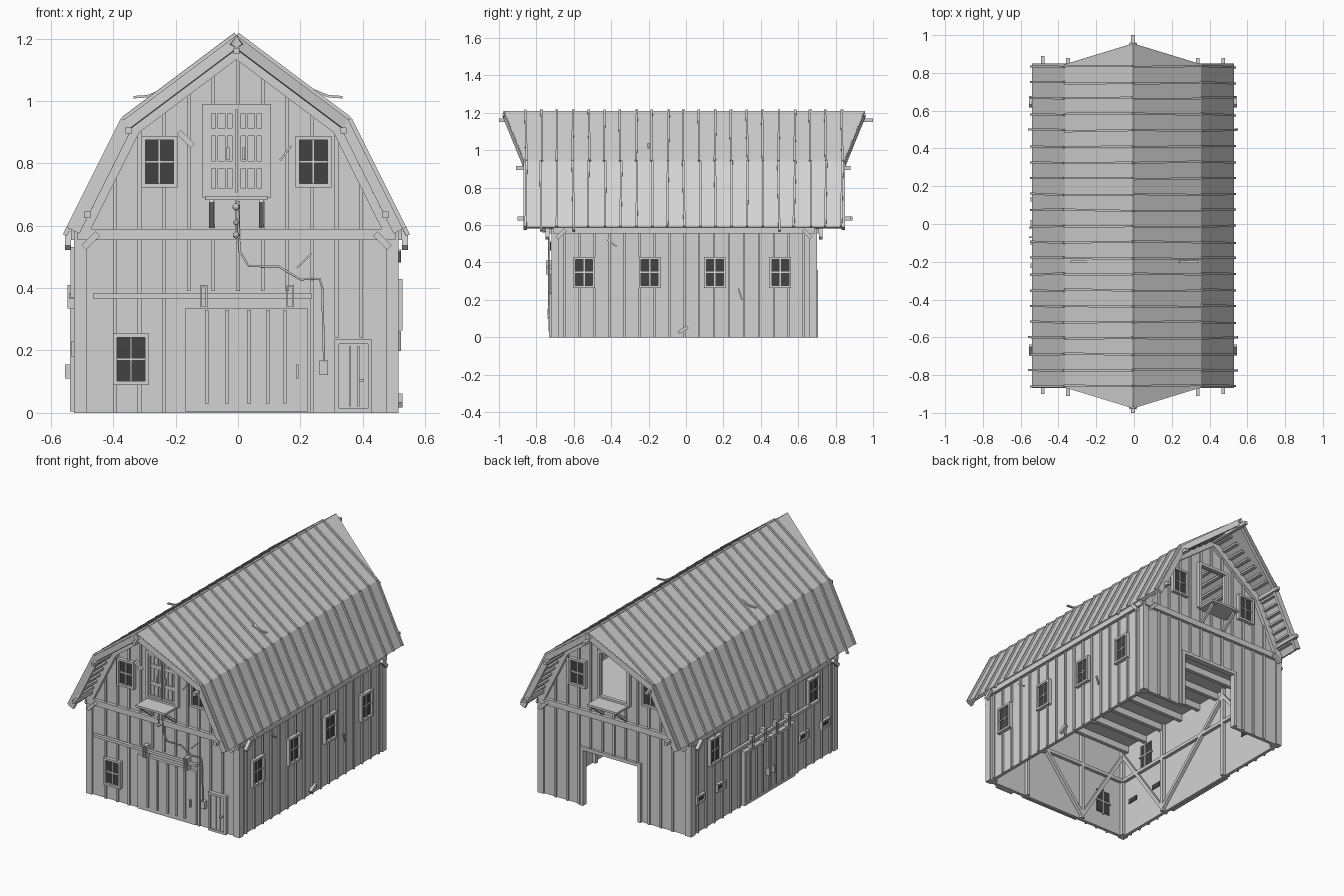
import bpy, bmesh, random
from mathutils import Vector, Matrix

random.seed(4)
if "Cube" in bpy.data.objects:
    bpy.data.objects.remove(bpy.data.objects["Cube"])


def material(name, v):
    m = bpy.data.materials.new(name)
    m.use_nodes = True
    m.diffuse_color = (v, v, v, 1)
    m.node_tree.nodes["Principled BSDF"].inputs["Base Color"].default_value = (v, v, v, 1)
    return m


WOOD = material("pale grey wood", 0.65)
GLASS = material("dark glass", 0.055)
parts = {}
# Gambrel outline, eave to eave, and wall planes
ROOF = [(-.54, .59), (-.365, .94), (-.005, 1.21), (.355, .94), (.53, .59)]
PROW = [0, 0, .11, 0, 0]
FRONT, BACK, LEFT, RIGHT = -.71, .69, -.515, .505


def part(name, mat=WOOD):
    if name not in parts:
        parts[name] = (bmesh.new(), mat)
    return parts[name][0]


def box(name, a, b, mat=WOOD):
    a, b = Vector(a), Vector(b)
    size = [max(abs(s), .001) for s in b - a]
    bmesh.ops.create_cube(part(name, mat), size=1,
                          matrix=Matrix.Translation((a + b) / 2) @ Matrix.Diagonal((*size, 1)))


def beam(name, a, b, w, h):
    a, b = Vector(a), Vector(b)
    rot = (b - a).to_track_quat('Z', 'Y').to_matrix().to_4x4()
    bmesh.ops.create_cube(part(name), size=1, matrix=Matrix.Translation((a + b) / 2) @ rot
                          @ Matrix.Diagonal((w, h, (b - a).length, 1)))


def on(wall, u, z, d):
    """Point on a wall: u along it, z up, d outwards."""
    return {"front": (u, FRONT - d, z), "back": (u, BACK + d, z),
            "right": (RIGHT + d, u, z), "left": (LEFT - d, u, z)}[wall]


def plate(name, wall, u0, u1, z0, z1, d0, d1, mat=WOOD):
    box(name, on(wall, u0, z0, d0), on(wall, u1, z1, d1), mat)


def stick(name, wall, u0, z0, u1, z1, d=.012, w=.02):
    beam(name, on(wall, u0, z0, d), on(wall, u1, z1, d), w, w)


def frame(name, wall, u0, u1, z0, z1, t, d):
    for a, b, c, e in ((u0, u0 + t, z0, z1), (u1 - t, u1, z0, z1),
                       (u0 + t, u1 - t, z0, z0 + t), (u0 + t, u1 - t, z1 - t, z1)):
        plate(name, wall, a, b, c, e, 0, d)


def prism(name, outline, y0, y1):
    bm = part(name)
    f = bm.faces.new([bm.verts.new((x, y0, z)) for x, z in outline])
    out = bmesh.ops.extrude_face_region(bm, geom=[f])["geom"]
    bmesh.ops.translate(bm, vec=(0, y1 - y0, 0), verts=[v for v in out if isinstance(v, bmesh.types.BMVert)])
    bmesh.ops.recalc_face_normals(bm, faces=bm.faces[:])


def gable_top(x):
    s = abs(x + .005)
    return 1.18 - s * .74 if s < .35 else .92 - (s - .35) * 2


# Walls: the back is two halves around a doorway and a loft opening
box("right_wall", (RIGHT - .02, FRONT, 0), (RIGHT, BACK, .61))
box("left_wall", (LEFT, FRONT, 0), (LEFT + .02, BACK, .61))
prism("front_wall", [(LEFT, 0), (RIGHT, 0), (RIGHT, .60), (.345, .92), (-.005, 1.18), (-.355, .92), (LEFT, .60)],
      FRONT, FRONT + .02)
for s, side, brk, door in ((1, RIGHT, .345, .205), (-1, LEFT, -.355, -.165)):
    loft = -.005 + s * .1
    prism("back_wall_" + ("left" if s > 0 else "right"),
          [(side, 0), (side, .60), (brk, .92), (-.005, 1.18), (-.005, .98), (loft, .98), (loft, .69),
           (-.005, .69), (-.005, .34), (door, .34), (door, 0)], BACK - .02, BACK)

# Windows
blocks = {w: [] for w in ("front", "back", "left", "right")}


def window(wall, u, z, w=.115, h=.165):
    u0, u1, z0, z1 = u - w / 2, u + w / 2, z - h / 2, z + h / 2
    plate("window_panes", wall, u0 + .01, u1 - .01, z0 + .01, z1 - .01, -.024, .008, GLASS)
    frame("window_frames", wall, u0, u1, z0, z1, .013, .022)
    plate("window_bars", wall, u - .004, u + .004, z0, z1, -.028, .014)
    plate("window_bars", wall, u0, u1, z - .004, z + .004, -.028, .014)
    blocks[wall].append((u0, u1, z0, z1))


for wall in ("front", "back"):
    window(wall, -.252, .805)
    window(wall, .242, .805)
window("front", -.343, .172)
for y in (-.545, -.195, .155, .505):
    window("right", y, .347)
for y in (-.48, .47):
    window("left", y, .45)

# Openings that interrupt the battens
blocks["front"] += [(-.18, .235, 0, .39), (.3, .44, 0, .24), (-.12, .11, .68, .99)]
blocks["back"] += [(-.19, .23, 0, .36), (-.12, .11, .68, .99)]
blocks["left"] += [(-.31, .22, 0, .39)]


def battens(wall, u, top):
    z = 0
    for _, _, lo, hi in sorted((b for b in blocks[wall] if b[0] < u < b[1]), key=lambda b: b[2]):
        if lo > z:
            plate(wall + "_battens", wall, u - .006, u + .006, z, lo, 0, .01)
        z = hi
    if top > z:
        plate(wall + "_battens", wall, u - .006, u + .006, z, top, 0, .01)


for i in range(-5, 6):
    for wall in ("front", "back"):
        battens(wall, i * .079, gable_top(i * .079))
for i in range(-8, 9):
    for wall in ("left", "right"):
        battens(wall, -.01 + i * .08, .6)

# Corner boards and the girt band round the building
for wall, lo, hi in (("front", LEFT, RIGHT), ("back", LEFT, RIGHT), ("left", FRONT, BACK), ("right", FRONT, BACK)):
    plate("corner_boards", wall, lo - .01, lo + .03, 0, .6, 0, .01)
    plate("corner_boards", wall, hi - .03, hi + .01, 0, .6, 0, .01)
    plate("girt_band", wall, lo, hi, .555, .59, 0, .02)
    stick("corner_braces", wall, lo + .02, .53, lo + .065, .575, .03)
    stick("corner_braces", wall, hi - .02, .53, hi - .065, .575, .03)

# Roof shell with pointed prow at each end
bm = part("roof")
ends = [[bm.verts.new((x, y + s * p, z)) for (x, z), p in zip(ROOF, PROW)] for y, s in ((-.86, -1), (.84, 1))]
for i in range(4):
    bm.faces.new((ends[0][i], ends[0][i + 1], ends[1][i + 1], ends[1][i]))

# Roof seams, barge boards, rafters, and sheathing strips under the slopes
for i in range(4):
    a, b = Vector((ROOF[i][0], 0, ROOF[i][1])), Vector((ROOF[i + 1][0], 0, ROOF[i + 1][1]))
    n = Vector((a.z - b.z, 0, b.x - a.x)).normalized()
    for k in range(21):
        y = -.857 + k * .0845
        p, q = a + n * .004, b + n * .004
        if k in (1, 3, 16):
            p = p - (b - a).normalized() * (.025 if i == 0 else 0)
            q = q + (b - a).normalized() * (.025 if i == 3 else 0)
        j = [random.uniform(-.005, .005) for _ in range(2)]
        beam("roof_seams", p + Vector((0, y + j[0], 0)), q + Vector((0, y + j[1], 0)), .011, .014)
    for y, s in ((-.86, -1), (.84, 1)):
        pa, pb = Vector((0, y + s * PROW[i], 0)), Vector((0, y + s * PROW[i + 1], 0))
        beam("barge_boards", a + pa - n * .018, b + pb - n * .018, .018, .034)
        w = Vector((0, FRONT - .01 if s < 0 else BACK + .01, 0))
        beam("gable_rafters", a + w - n * .042, b + w - n * .042, .022, .04)
    steps = 8
    for k in range(1, steps):
        c = a.lerp(b, k / steps) - n * .024
        beam("roof_sheathing", c + Vector((0, -.85, 0)), c + Vector((0, .83, 0)), .022, .012)

# Purlins poking out of the gables
for x, z, y0, y1 in ((-.005, 1.16, -1, 1), (-.35, .905, -.91, .88), (.338, .905, -.91, .88),
                     (-.483, .635, -.9, .89), (.473, .635, -.9, .88)):
    box("purlins", (x - .01, y0, z - .01), (x + .01, y1, z + .01))

# Curled loose strips on the roof
for s in (-1, 1):
    beam("loose_strips", (s * .24, -.2, 1.035), (s * .29, -.2, 1.015), .012, .008)
    beam("loose_strips", (s * .29, -.2, 1.015), (s * .335, -.2, 1.012), .012, .008)

# Front sliding door on its rail
plate("sliding_door", "front", -.17, .225, .005, .335, 0, .018)
for u in (-.1, -.035, .035, .095, .15):
    plate("sliding_door_battens", "front", u - .006, u + .006, .03, .33, .018, .026)
plate("sliding_door_rail", "front", -.465, .235, .367, .383, .01, .03)
for u in (-.11, .167):
    frame("door_hangers", "front", u - .012, u + .012, .335, .41, .006, .038)
plate("sliding_door_handle", "front", .186, .194, .11, .155, .018, .03)

# Small front door
frame("small_door_frame", "front", .31, .43, 0, .235, .014, .022)
plate("small_door", "front", .32, .42, .005, .225, 0, .014)
for u in (.36, .386):
    plate("small_door_grooves", "front", u - .003, u + .003, .02, .215, .014, .019)
plate("small_door_latch", "front", .388, .404, .1, .108, .014, .03)

# Double doors on the model's right-hand long wall
for lo, hi in ((-.29, -.048), (-.042, .2)):
    plate("side_doors", "left", lo, hi, .005, .335, 0, .016)
    frame("side_door_trim", "left", lo, hi, .005, .335, .016, .024)
    for k in (1, 2, 3):
        u = lo + (hi - lo) * k / 4
        plate("side_door_battens", "left", u - .005, u + .005, .02, .32, .016, .023)
plate("side_door_rail", "left", -.52, .43, .367, .383, .008, .026)
for u in (-.22, -.1, .01, .13):
    frame("side_door_hangers", "left", u - .012, u + .012, .335, .41, .006, .032)
for u in (-.07, -.02):
    plate("side_door_handles", "left", u - .005, u + .005, .11, .155, .016, .04)
for y in (-.6, -.39, .41, .61):
    plate("vent_slots", "left", y - .035, y + .035, .19, .22, -.024, .008, GLASS)
    frame("vent_frames", "left", y - .042, y + .042, .18, .23, .01, .018)

# Loft doors at the front, open loft at the back, landing platforms on both
for wall in ("front", "back"):
    frame("loft_frames", wall, -.115, .105, .69, .99, .018, .022)
    plate("loft_landings", wall, -.105, .095, .683, .696, 0, .13)
    for u in (-.085, .075):
        beam("landing_struts", on(wall, u, .6, .01), on(wall, u, .68, .11), .015, .015)
for lo, hi in ((-.097, -.008), (-.002, .087)):
    plate("loft_doors", "front", lo, hi, .708, .972, 0, .008)
    frame("loft_door_frames", "front", lo, hi, .708, .972, .012, .018)
    for k in (1, 2):
        u = lo + (hi - lo) * k / 3
        plate("loft_door_slats", "front", u - .004, u + .004, .715, .965, .008, .014)
    for z in (.795, .9):
        plate("loft_door_rails", "front", lo, hi, z - .012, z + .012, .008, .016)
    plate("loft_door_handles", "front", lo + .06 if lo < -.05 else lo + .015, lo + .07 if lo < -.05 else lo + .025,
          .81, .85, .016, .028)

# Doorway trim at the back
for a, b, c, d in ((-.185, -.165, 0, .36), (.205, .225, 0, .36), (-.165, .205, .34, .36)):
    plate("back_doorway_trim", "back", a, b, c, d, 0, .015)

# Hoist tackle, cable and switch box
for z, r in ((.66, .012), (.61, .009), (.57, .011)):
    bmesh.ops.create_icosphere(part("hoist_tackle"), subdivisions=2, radius=r,
                               matrix=Matrix.Translation((-.006, FRONT - .05, z)))
box("hoist_tackle", (-.009, FRONT - .053, .57), (-.003, FRONT - .047, .685))
plate("switch_box", "front", .262, .288, .122, .168, 0, .025)
cable = bpy.data.curves.new("cable", 'CURVE')
cable.dimensions, cable.bevel_depth, cable.bevel_resolution = '3D', .004, 1
path = [(0, .65), (.005, .52), (.035, .47), (.13, .47), (.2, .428), (.262, .43), (.27, .4), (.276, .165)]
sp = cable.splines.new('POLY')
sp.points.add(len(path) - 1)
for pt, (x, z) in zip(sp.points, path):
    pt.co = (x, FRONT - .024, z, 1)
cable.materials.append(WOOD)
bpy.context.collection.objects.link(bpy.data.objects.new("cable", cable))

# Loose splinters and patch boards on the walls
for wall, u0, z0, u1, z1, w in (("front", -.19, .9, -.145, .855, .018), ("front", .135, .81, .17, .855, .006),
                                ("front", .19, .465, .235, .51, .006), ("right", -.04, .025, .01, .055, .018),
                                ("right", -.42, .52, -.37, .485, .008), ("right", .28, .26, .3, .2, .008)):
    stick("loose_boards", wall, u0, z0, u1, z1, .014, w)

# Loft floor, joists and wall bracing inside
box("loft_floor", (LEFT + .02, FRONT + .02, .575), (RIGHT - .02, BACK - .02, .59))
for k in range(9):
    y = -.65 + k * .16
    box("loft_joists", (LEFT + .02, y - .012, .535), (RIGHT - .02, y + .012, .575))
for wall, spans in (("front", (-.49, -.18, .23, .48)), ("left", (-.68, -.32, .22, .66)),
                    ("right", (-.68, -.24, .2, .66))):
    for k, (lo, hi) in enumerate(zip(spans, spans[1:])):
        stick("inner_braces", wall, lo, .02 if k % 2 else .53, hi, .53 if k % 2 else .02, -.03)
    for u in spans:
        plate("inner_posts", wall, u - .011, u + .011, 0, .575, -.04, -.02)
    plate("inner_rails", wall, spans[0], spans[-1], .345, .365, -.04, -.02)

# Turn the collected parts into objects
for name, (bm, mat) in parts.items():
    me = bpy.data.meshes.new(name)
    bm.to_mesh(me)
    bm.free()
    me.materials.append(mat)
    ob = bpy.data.objects.new(name, me)
    bpy.context.collection.objects.link(ob)
    if name == "roof":
        solid = ob.modifiers.new("thickness", 'SOLIDIFY')
        solid.thickness, solid.offset = .02, -1
